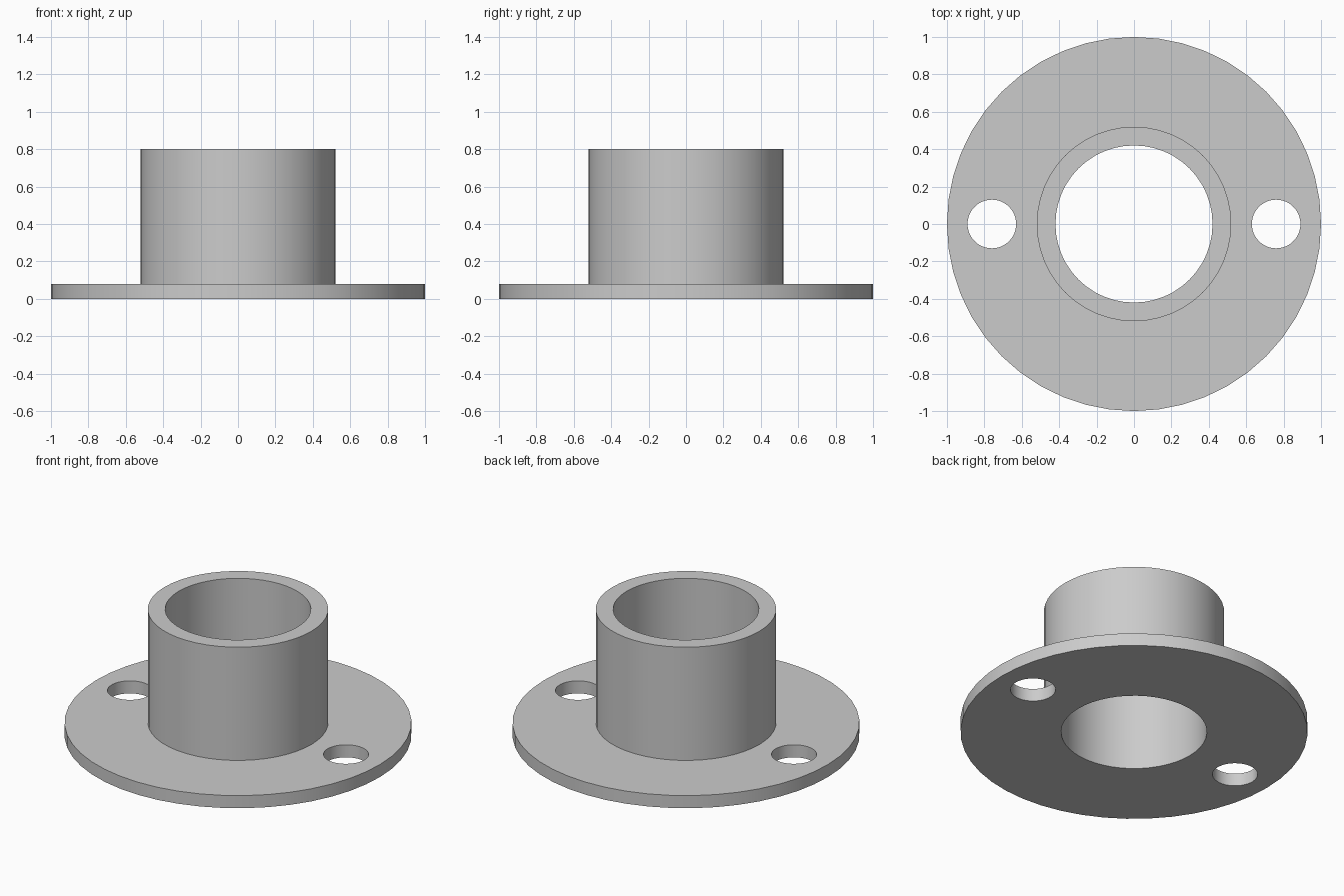
import bpy
import bmesh
from math import radians, tau
from mathutils import Vector

default = bpy.data.objects.get("Cube")
if default:
    bpy.data.objects.remove(default, do_unlink=True)

SEGMENTS = 48
FLANGE_R, FLANGE_H = 1.0, 0.08
SLEEVE_R, BORE_R, TOTAL_H = 0.52, 0.42, 0.8
HOLE_R, HOLE_X = 0.13, 0.76

# Material
grey = bpy.data.materials.new("plain grey")
grey.use_nodes = True
colour = (0.6, 0.6, 0.6, 1)
grey.diffuse_color = colour
grey.node_tree.nodes["Principled BSDF"].inputs["Base Color"].default_value = colour


def lathe(name, profile):
    """Revolve a closed radius/height profile around z."""
    bm = bmesh.new()
    verts = [bm.verts.new((r, 0, z)) for r, z in profile]
    edges = [bm.edges.new((a, b)) for a, b in zip(verts, verts[1:] + verts[:1])]
    bmesh.ops.spin(bm, geom=verts + edges, cent=Vector(), axis=(0, 0, 1),
                   angle=tau, steps=SEGMENTS, use_merge=True)
    bmesh.ops.remove_doubles(bm, verts=bm.verts, dist=0.0001)
    bmesh.ops.recalc_face_normals(bm, faces=bm.faces)
    mesh = bpy.data.meshes.new(name)
    bm.to_mesh(mesh)
    bm.free()
    obj = bpy.data.objects.new(name, mesh)
    bpy.context.collection.objects.link(obj)
    mesh.materials.append(grey)
    return obj


# Flange and sleeve as one solid with a through bore
flanged_sleeve = lathe("flanged_sleeve", [
    (BORE_R, 0), (FLANGE_R, 0), (FLANGE_R, FLANGE_H),
    (SLEEVE_R, FLANGE_H), (SLEEVE_R, TOTAL_H), (BORE_R, TOTAL_H)])

# Two bolt holes through the flange
for side in (-1, 1):
    bpy.ops.mesh.primitive_cylinder_add(
        vertices=SEGMENTS, radius=HOLE_R, depth=0.4,
        location=(side * HOLE_X, 0, FLANGE_H / 2))
    cutter = bpy.context.object
    cutter.name = "bolt_hole_cutter"
    cutter.hide_render = True
    cutter.data.materials.append(grey)
    bpy.context.view_layer.objects.active = flanged_sleeve
    cut = flanged_sleeve.modifiers.new("bolt_hole", "BOOLEAN")
    cut.operation = "DIFFERENCE"
    cut.solver = "EXACT"
    cut.object = cutter
    bpy.ops.object.modifier_apply(modifier=cut.name)
    bpy.data.objects.remove(cutter, do_unlink=True)

# Smooth walls with crisp rims
bpy.ops.object.select_all(action="DESELECT")
flanged_sleeve.select_set(True)
bpy.context.view_layer.objects.active = flanged_sleeve
bpy.ops.object.shade_smooth_by_angle(angle=radians(30))
